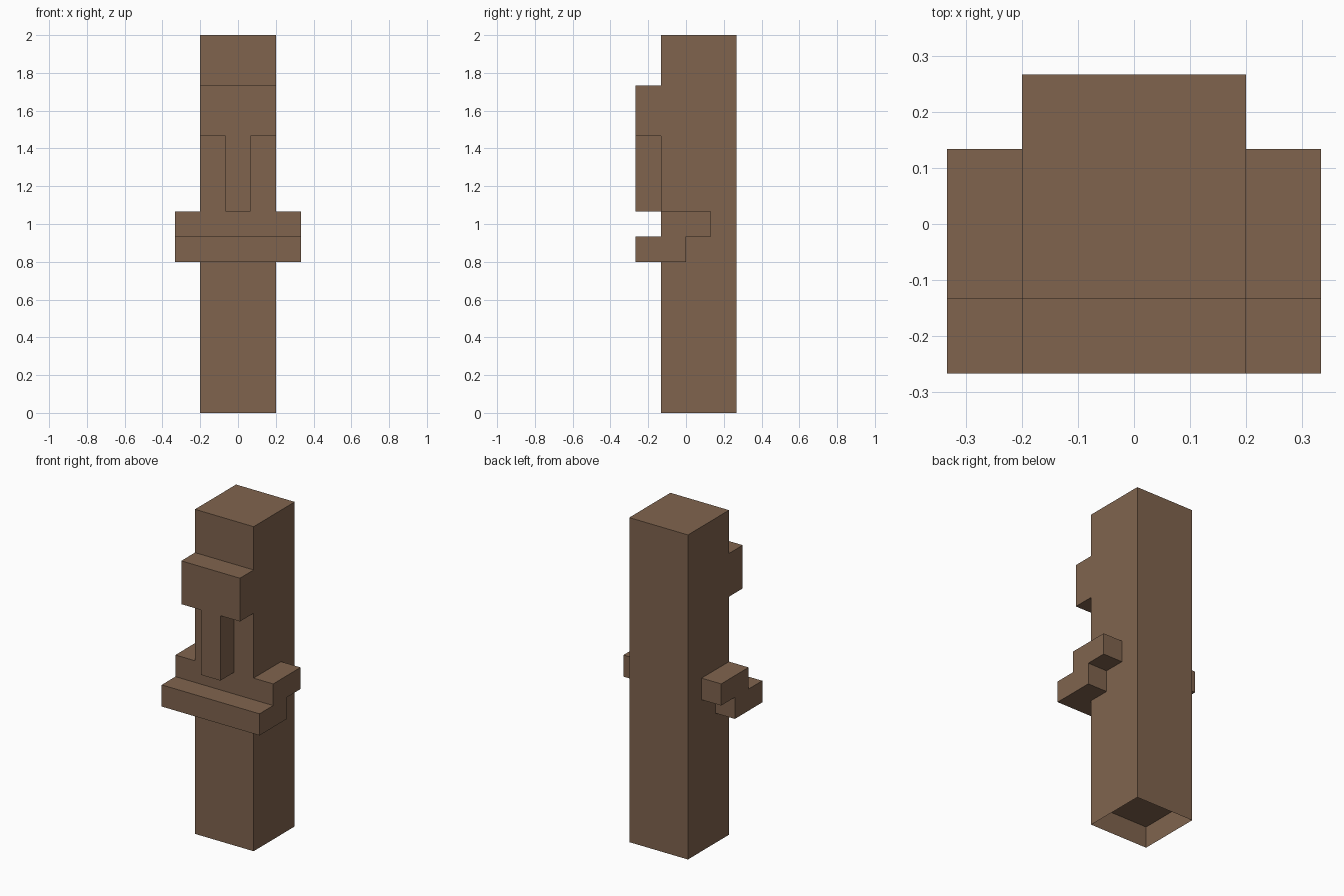
import bpy
import bmesh
from mathutils import Vector

U = 2 / 15  # one block of the model's grid

cube = bpy.data.objects.get("Cube")
if cube:
    bpy.data.objects.remove(cube, do_unlink=True)

wood = bpy.data.materials.new("brown_wood")
wood.use_nodes = True
colour = (0.216, 0.127, 0.076, 1)
wood.diffuse_color = colour
bsdf = wood.node_tree.nodes["Principled BSDF"]
bsdf.inputs["Base Color"].default_value = colour
bsdf.inputs["Roughness"].default_value = 0.9


def extrude_profile(name, points, depth, socket=False):
    """Extrude a flat profile (in blocks) along a vector (in blocks)."""
    bm = bmesh.new()
    base = bm.faces.new([bm.verts.new(Vector(p) * U) for p in points])
    if socket:
        # square opening pushed up into the underside
        bmesh.ops.inset_region(bm, faces=[base], thickness=U)
        push = bmesh.ops.extrude_face_region(bm, geom=[base])
        verts = [g for g in push["geom"] if isinstance(g, bmesh.types.BMVert)]
        bmesh.ops.translate(bm, verts=verts, vec=(0, 0, U))
        bm.faces.remove(base) if base.is_valid else None
        rim = [e for e in bm.edges
               if e.is_boundary and all(v.co.z < U / 2 for v in e.verts)]
        sides = bmesh.ops.extrude_edge_only(bm, edges=rim)
        verts = [g for g in sides["geom"] if isinstance(g, bmesh.types.BMVert)]
        bmesh.ops.translate(bm, verts=verts, vec=Vector(depth) * U)
        bm.faces.new([v for v in sorted_loop(verts)])
    else:
        push = bmesh.ops.extrude_face_region(bm, geom=[base], use_keep_orig=True)
        verts = [g for g in push["geom"] if isinstance(g, bmesh.types.BMVert)]
        bmesh.ops.translate(bm, verts=verts, vec=Vector(depth) * U)
    bmesh.ops.recalc_face_normals(bm, faces=bm.faces[:])
    mesh = bpy.data.meshes.new(name)
    bm.to_mesh(mesh)
    bm.free()
    mesh.materials.append(wood)
    obj = bpy.data.objects.new(name, mesh)
    bpy.context.collection.objects.link(obj)
    return obj


def sorted_loop(verts):
    """Order the corners of an open rim by walking along its edges."""
    loop = [verts[0]]
    while len(loop) < len(verts):
        loop.append(next(e.other_vert(loop[-1]) for e in loop[-1].link_edges
                         if e.other_vert(loop[-1]) in verts
                         and e.other_vert(loop[-1]) not in loop))
    return loop


def rect(x0, x1, y0, y1, z):
    return [(x0, y0, z), (x1, y0, z), (x1, y1, z), (x0, y1, z)]


# Post with a square socket in its base
extrude_profile("post", rect(-1.5, 1.5, -1, 2, 0), (0, 0, 15), socket=True)

# T-shaped brow and nose on the front
half = [(0.5, 8), (0.5, 11), (1.5, 11), (1.5, 13)]
outline = half + [(-x, z) for x, z in reversed(half)]
extrude_profile("brow_and_nose", [(x, -2, z) for x, z in outline], (0, 1, 0))

# Lower lip wrapping round both front corners
half = [(2.5, -2), (2.5, 0), (1.5, 0), (1.5, -1)]
outline = half + [(-x, y) for x, y in reversed(half)]
extrude_profile("lower_lip", [(x, y, 6) for x, y in outline], (0, 0, 1))

# Raised mouth corners on the sides
for name, x0 in (("left_mouth_corner", 1.5), ("right_mouth_corner", -2.5)):
    extrude_profile(name, rect(x0, x0 + 1, -1, 1, 7), (0, 0, 1))
